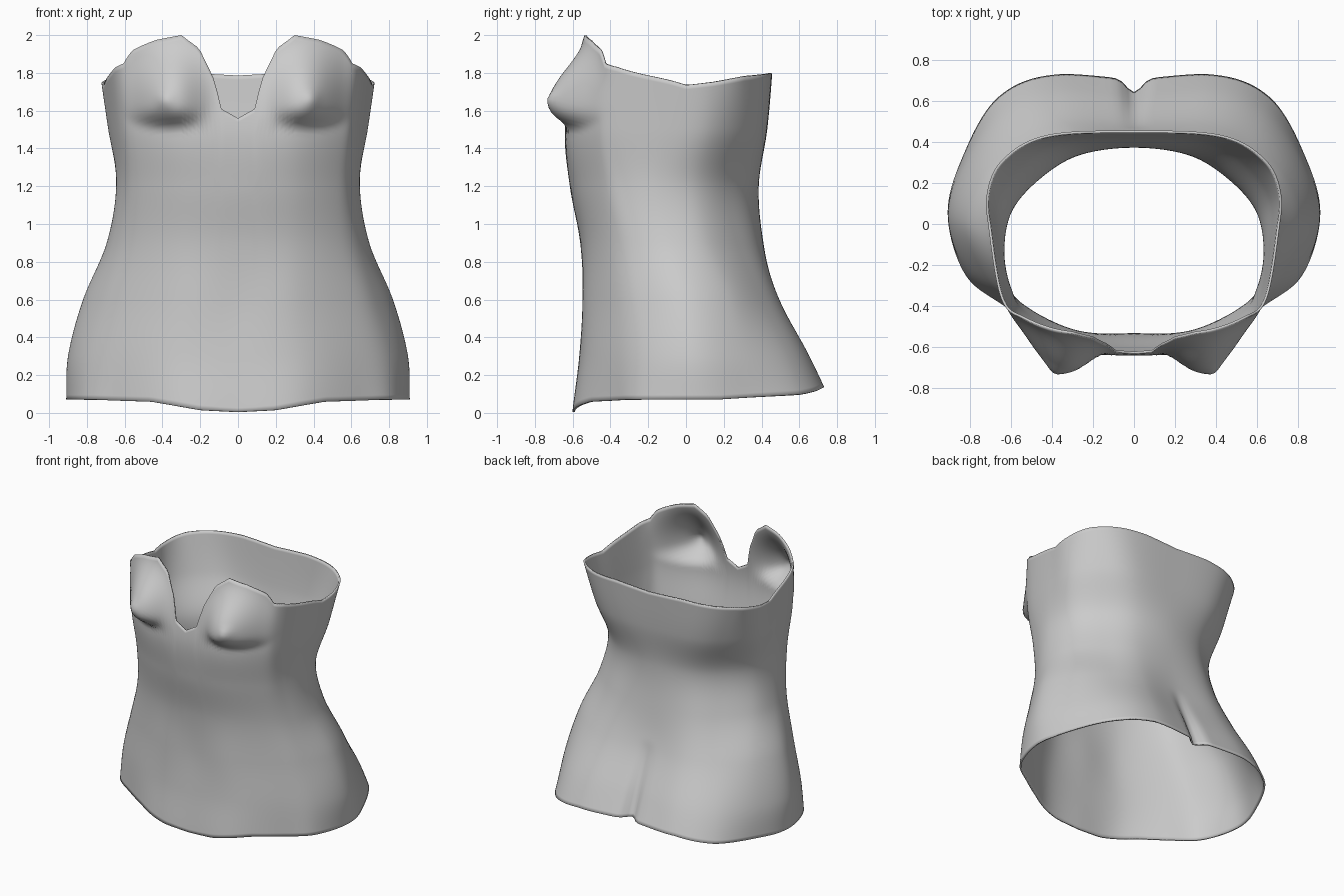
import bpy, bmesh
from math import cos, pi, exp
from mathutils import Vector

if "Cube" in bpy.data.objects:
    bpy.data.objects.remove(bpy.data.objects["Cube"])

# Half cross-sections, front centre to back centre: height, then x, y pairs
SECTIONS = [
    (0.05, 0, -.595, .33, -.57, .65, -.39, .83, -.24, .91, .05, .84, .33, .68, .63, .42, .765, 0, .755),
    (0.30, 0, -.565, .33, -.54, .63, -.39, .81, -.23, .90, .03, .82, .29, .63, .54, .38, .65, 0, .63),
    (0.60, 0, -.545, .30, -.53, .60, -.38, .74, -.23, .82, 0, .74, .23, .55, .40, .33, .49, 0, .48),
    (0.90, 0, -.56, .30, -.53, .55, -.40, .66, -.25, .695, -.07, .65, .11, .50, .27, .30, .385, 0, .41),
    (1.20, 0, -.615, .30, -.58, .53, -.45, .61, -.32, .645, -.14, .61, .06, .48, .22, .28, .345, 0, .385),
    (1.50, 0, -.64, .30, -.62, .53, -.50, .62, -.38, .675, -.10, .675, .12, .55, .30, .35, .41, 0, .43),
    (1.90, 0, -.57, .30, -.55, .54, -.465, .655, -.36, .72, -.05, .745, .15, .69, .31, .46, .44, 0, .465),
]
# Edge heights along the half outline (0 = front centre, 8 = back centre)
TOP = [(0, 1.56), (.29, 1.61), (.40, 1.76), (.67, 1.93), (1, 2.0), (1.5, 1.975),
       (2.1, 1.92), (2.5, 1.85), (3, 1.83), (3.5, 1.79), (4.3, 1.735), (5, 1.75),
       (6, 1.78), (7.4, 1.80), (8, 1.785)]
BOTTOM = [(0, .005), (.6, .015), (1.4, .06), (2.5, .07), (4.5, .072), (6, .10), (7, .135), (8, .14)]
ROWS, COLS = 72, 112


def linear(keys, u):
    for (a, p), (b, q) in zip(keys, keys[1:]):
        if u <= b:
            return p + (q - p) * (u - a) / (b - a)
    return keys[-1][1]


def smooth(keys, values, t):
    """Smooth curve through values placed at keys."""
    n = len(keys)
    i = max(k for k in range(n - 1) if k == 0 or keys[k] <= t)

    def slope(k):
        a, b = max(k - 1, 0), min(k + 1, n - 1)
        return (values[b] - values[a]) / (keys[b] - keys[a])
    h = keys[i + 1] - keys[i]
    s = (t - keys[i]) / h
    return (values[i] * (2*s**3 - 3*s**2 + 1) + slope(i) * h * (s**3 - 2*s**2 + s)
            + values[i + 1] * (3*s**2 - 2*s**3) + slope(i + 1) * h * (s**3 - s**2))


def outline(section):
    p = [Vector(section[k:k + 2]) for k in range(1, len(section), 2)]
    flip = lambda v: Vector((-v.x, v.y))
    return [flip(p[1])] + p + [flip(p[-2])]


def bust(x, z):
    dx, dz = (x - .37) / .27, z - 1.66
    dz = dz / .36 if dz > 0 else -(-dz / .17) ** 1.5
    d = min(1, (dx * dx + dz * dz) ** .5)
    tip = .022 * exp(-((x - .39) ** 2 + (z - 1.66) ** 2) / .0016)
    return .14 * .5 * (1 + cos(pi * d)) + tip


heights = [s[0] for s in SECTIONS]
stations = list(range(-1, 10))
outlines = [outline(s) for s in SECTIONS]

# Half of the body shell, lofted between the lower and upper edges
bm = bmesh.new()
grid = []
for c in range(COLS + 1):
    u = 8 * c / COLS
    profile = [smooth(stations, o, u) for o in outlines]
    low, high = linear(BOTTOM, u), linear(TOP, u)
    column = []
    for r in range(ROWS + 1):
        z = low + (high - low) * r / ROWS
        x, y = smooth(heights, profile, z)
        if u < 3.5:
            y -= bust(x, z)
        elif u > 6:  # rear centre crease
            y -= .085 * exp(-(x / .05) ** 2) * max(0, 1 - z / .65)
        if c in (0, COLS):
            x = 0
        column.append(bm.verts.new((x, y, z)))
    grid.append(column)
for a, b in zip(grid, grid[1:]):
    for r in range(ROWS):
        bm.faces.new((a[r], b[r], b[r + 1], a[r + 1]))

mesh = bpy.data.meshes.new("bodice_shell")
bm.to_mesh(mesh)
bm.free()
bodice = bpy.data.objects.new("bodice_shell", mesh)
bpy.context.collection.objects.link(bodice)

# Mirror to the other side and give the fabric a thin inner layer
mirror = bodice.modifiers.new("mirror", 'MIRROR')
mirror.use_clip = True
solid = bodice.modifiers.new("thickness", 'SOLIDIFY')
solid.thickness = .012
solid.offset = -1

bpy.context.view_layer.objects.active = bodice
bodice.select_set(True)
bpy.ops.object.shade_smooth_by_angle(angle=.8)
